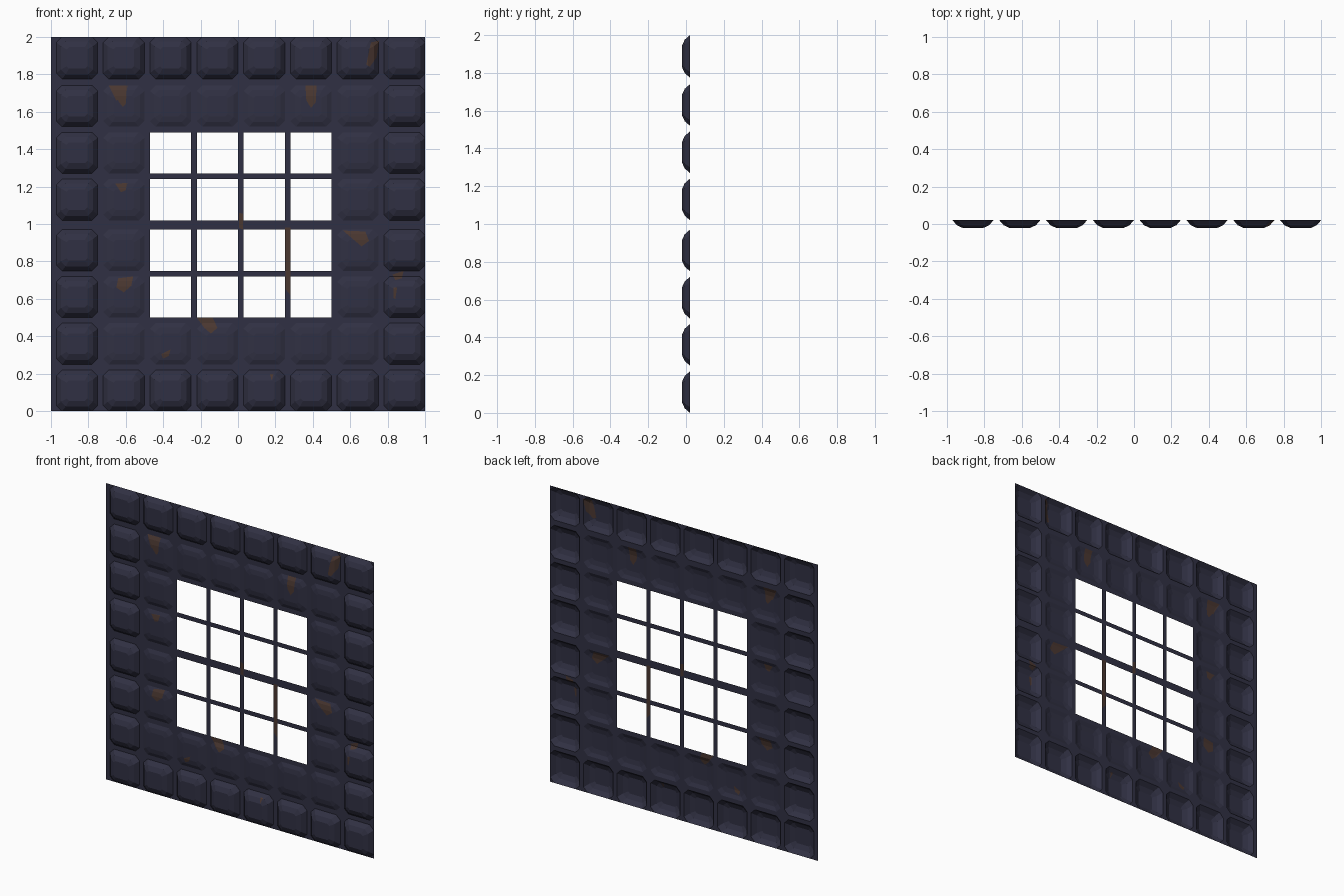
import bpy, bmesh
from mathutils import Vector

if "Cube" in bpy.data.objects:
    bpy.data.objects.remove(bpy.data.objects["Cube"])

Y_SHEET = 0.021          # back plane of the pressed sheet
TILE = 0.22              # tile size
xs = [-0.97 + 0.25 * i for i in range(8)]
zs = [0.0, 0.25, 0.50, 0.75, 1.02, 1.27, 1.52, 1.775]


def material(name, rgb):
    m = bpy.data.materials.new(name)
    m.diffuse_color = (*rgb, 1)
    m.use_nodes = True
    m.node_tree.nodes["Principled BSDF"].inputs["Base Color"].default_value = m.diffuse_color
    return m


iron = material("dark blue iron", (0.030, 0.030, 0.056))
rust = material("rust brown", (0.068, 0.038, 0.030))

bm = bmesh.new()


def face(pts):
    f = bm.faces.new([bm.verts.new(p) for p in pts])
    f.normal_update()
    if f.normal.y > 0:
        f.normal_flip()


def spans(starts, lo, hi):
    """Split lo..hi into (start, end, tile index or None)."""
    out, pos = [], lo
    for i, s in enumerate(starts):
        if s - pos > 1e-4:
            out.append((pos, s, None))
        pos = hi if i == len(starts) - 1 else s + TILE
        out.append((s, pos, i))
    return out


def octagon(x0, x1, z0, z1, inset, c, y):
    x0, x1, z0, z1 = x0 + inset, x1 - inset, z0 + inset, z1 - inset
    return [Vector((x, y, z)) for x, z in (
        (x0 + c, z0), (x1 - c, z0), (x1, z0 + c), (x1, z1 - c),
        (x1 - c, z1), (x0 + c, z1), (x0, z1 - c), (x0, z0 + c))]


def pressed_tile(x0, x1, z0, z1, depth):
    rings = [octagon(x0, x1, z0, z1, ins, c, Y_SHEET - depth * d)
             for ins, c, d in ((0, 0.03, 0), (0.024, 0.026, 0.66), (0.055, 0.012, 1))]
    base = rings[0]
    # flat corners left outside the base octagon
    for (x, z), a, b in (((x1, z0), 1, 2), ((x1, z1), 3, 4), ((x0, z1), 5, 6), ((x0, z0), 7, 0)):
        face([base[a], Vector((x, Y_SHEET, z)), base[b]])
    # two sloping steps and the flat top
    for lower, upper in zip(rings, rings[1:]):
        for k in range(8):
            n = (k + 1) % 8
            face([lower[k], lower[n], upper[n], upper[k]])
    face(rings[-1])


# Sheet: bars between cells, window openings in the middle, tiles around them
for x0, x1, i in spans(xs, -1, 1):
    for z0, z1, j in spans(zs, 0, 2):
        if i is None or j is None:
            face([(x0, Y_SHEET, z0), (x1, Y_SHEET, z0), (x1, Y_SHEET, z1), (x0, Y_SHEET, z1)])
        elif 2 <= i <= 5 and 2 <= j <= 5:
            continue
        else:
            outer = i in (0, 7) or j in (0, 7)
            pressed_tile(x0, x1, z0, z1, 0.042 if outer else 0.016)
bmesh.ops.remove_doubles(bm, verts=bm.verts[:], dist=1e-4)


def rust_patch(outline):
    """Cut a convex outline (x, z) into the sheet and colour the inside."""
    pts = [Vector((x, 0, z)) for x, z in outline]
    mid = sum(pts, Vector()) / len(pts)
    lo_x, hi_x = min(p.x for p in pts), max(p.x for p in pts)
    lo_z, hi_z = min(p.z for p in pts), max(p.z for p in pts)
    inside = [f for f in bm.faces
              if min(v.co.x for v in f.verts) < hi_x and max(v.co.x for v in f.verts) > lo_x
              and min(v.co.z for v in f.verts) < hi_z and max(v.co.z for v in f.verts) > lo_z]
    for k, a in enumerate(pts):
        b = pts[(k + 1) % len(pts)]
        n = Vector((b.z - a.z, 0, a.x - b.x)).normalized()
        if n.dot(mid - a) < 0:
            n = -n
        if not inside:
            return
        geom = set(inside)
        for f in inside:
            geom.update(f.edges)
            geom.update(f.verts)
        res = bmesh.ops.bisect_plane(bm, geom=list(geom), dist=1e-5, plane_co=a, plane_no=n)
        inside = [g for g in res["geom"] if isinstance(g, bmesh.types.BMFace)
                  and n.dot(g.calc_center_median() - a) > 0]
    for f in inside:
        f.material_index = 1


# Rust patches on the sheet
for patch in (
    [(-0.69, 1.74), (-0.59, 1.74), (-0.60, 1.67), (-0.65, 1.66)],
    [(-0.65, 1.68), (-0.595, 1.69), (-0.60, 1.64), (-0.615, 1.625), (-0.635, 1.65)],
    [(0.36, 1.74), (0.42, 1.74), (0.415, 1.65), (0.39, 1.62), (0.365, 1.66)],
    [(0.71, 1.97), (0.755, 1.98), (0.74, 1.89), (0.705, 1.84), (0.685, 1.85)],
    [(-0.655, 1.215), (-0.59, 1.22), (-0.60, 1.18), (-0.625, 1.17)],
    [(0.56, 0.965), (0.68, 0.96), (0.70, 0.91), (0.66, 0.88), (0.625, 0.91)],
    [(-0.64, 0.71), (-0.56, 0.72), (-0.57, 0.67), (-0.61, 0.635), (-0.65, 0.66)],
    [(-0.22, 0.50), (-0.135, 0.50), (-0.11, 0.445), (-0.145, 0.415), (-0.18, 0.445)],
    [(-0.41, 0.305), (-0.36, 0.33), (-0.37, 0.295), (-0.40, 0.28)],
    [(0.25, 0.98), (0.28, 0.98), (0.28, 0.62), (0.255, 0.65)],
    [(0.005, 1.06), (0.028, 1.055), (0.028, 0.97), (0.005, 0.98)],
    [(0.825, 0.73), (0.885, 0.75), (0.875, 0.71), (0.84, 0.70)],
    [(0.83, 0.66), (0.85, 0.66), (0.84, 0.60), (0.83, 0.605)],
    [(0.17, 0.20), (0.19, 0.20), (0.18, 0.165)],
):
    rust_patch(patch)

mesh = bpy.data.meshes.new("panel_sheet")
bm.to_mesh(mesh)
bm.free()
mesh.materials.append(iron)
mesh.materials.append(rust)
panel = bpy.data.objects.new("pressed_door_panel", mesh)
bpy.context.collection.objects.link(panel)
